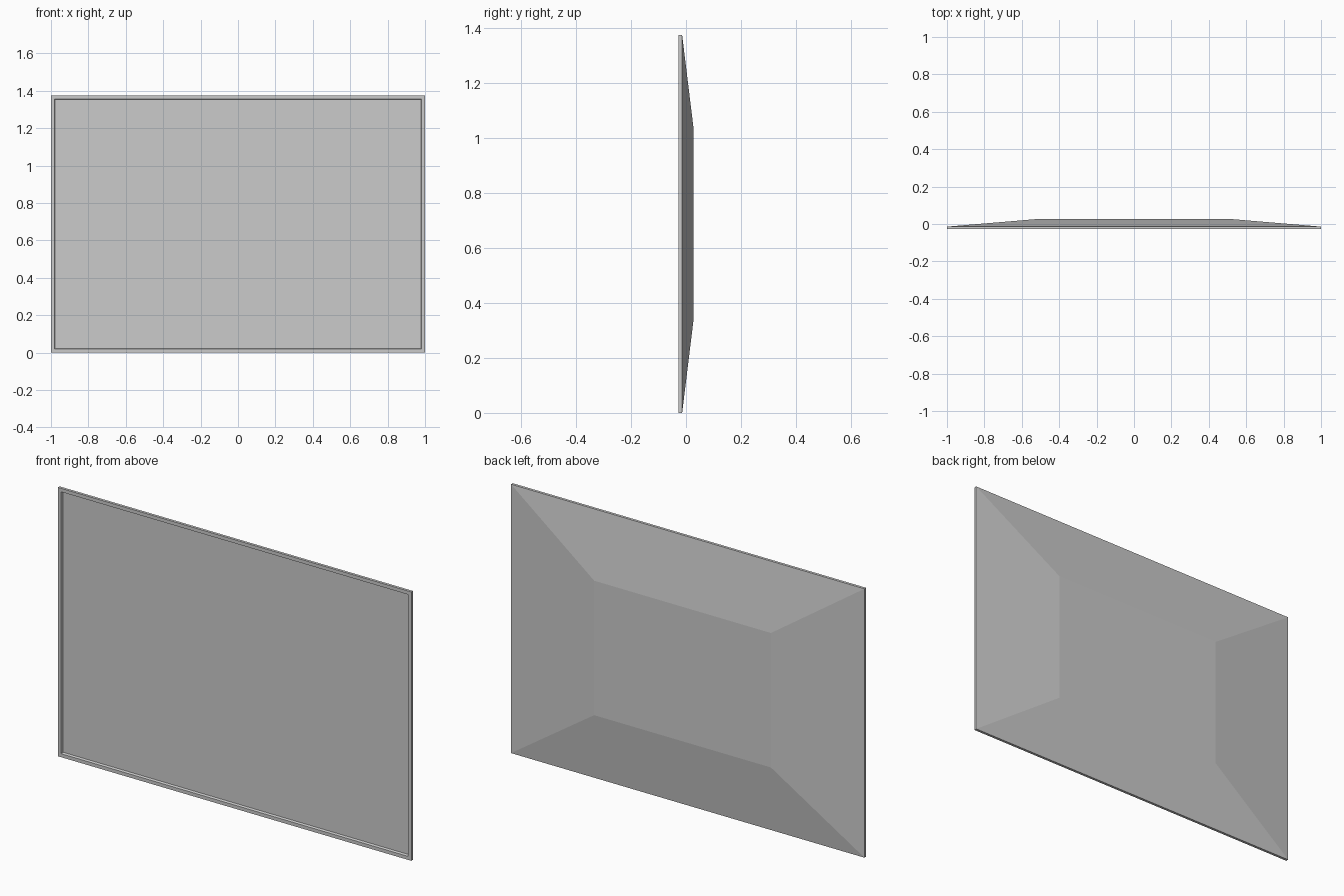
import bpy

if "Cube" in bpy.data.objects:
    bpy.data.objects.remove(bpy.data.objects["Cube"])

W, H = 1.0, 1.375              # half width, full height
FRONT, SEAM, BACK = -0.028, -0.014, 0.028
BEZEL, STEP, RECESS = 0.018, 0.004, 0.011


def ring(ix, iz, y):
    """Rectangle inset by ix, iz from the outer outline, at depth y."""
    x, z0, z1 = W - ix, iz, H - iz
    return [(-x, y, z0), (x, y, z0), (x, y, z1), (-x, y, z1)]


def loft(name, rings, cap_end=False):
    """Skin successive rectangular rings, optionally closing the last."""
    verts = [v for r in rings for v in r]
    faces = []
    for k in range(len(rings) - 1):
        a, b = 4 * k, 4 * (k + 1)
        for i in range(4):
            j = (i + 1) % 4
            faces.append((a + i, b + i, b + j, a + j))
    if cap_end:
        n = 4 * (len(rings) - 1)
        faces.append((n + 3, n + 2, n + 1, n))
    mesh = bpy.data.meshes.new(name)
    mesh.from_pydata(verts, [], faces)
    mesh.update()
    ob = bpy.data.objects.new(name, mesh)
    bpy.context.collection.objects.link(ob)
    return ob


inner = ring(BEZEL + STEP, BEZEL + STEP, FRONT + RECESS)

# Thin frame: inner recess wall, front rim, outer edge
loft("bezel", [inner, ring(BEZEL, BEZEL, FRONT), ring(0, 0, FRONT), ring(0, 0, SEAM)])

# Flat recessed display
screen = bpy.data.meshes.new("screen")
screen.from_pydata(inner, [], [(0, 1, 2, 3)])
bpy.context.collection.objects.link(bpy.data.objects.new("screen", screen))

# Tapered rear housing, with a flat panel half the width and height
loft("back_cover", [ring(0, 0, SEAM), ring(W / 2, H / 4, BACK)], cap_end=True)
